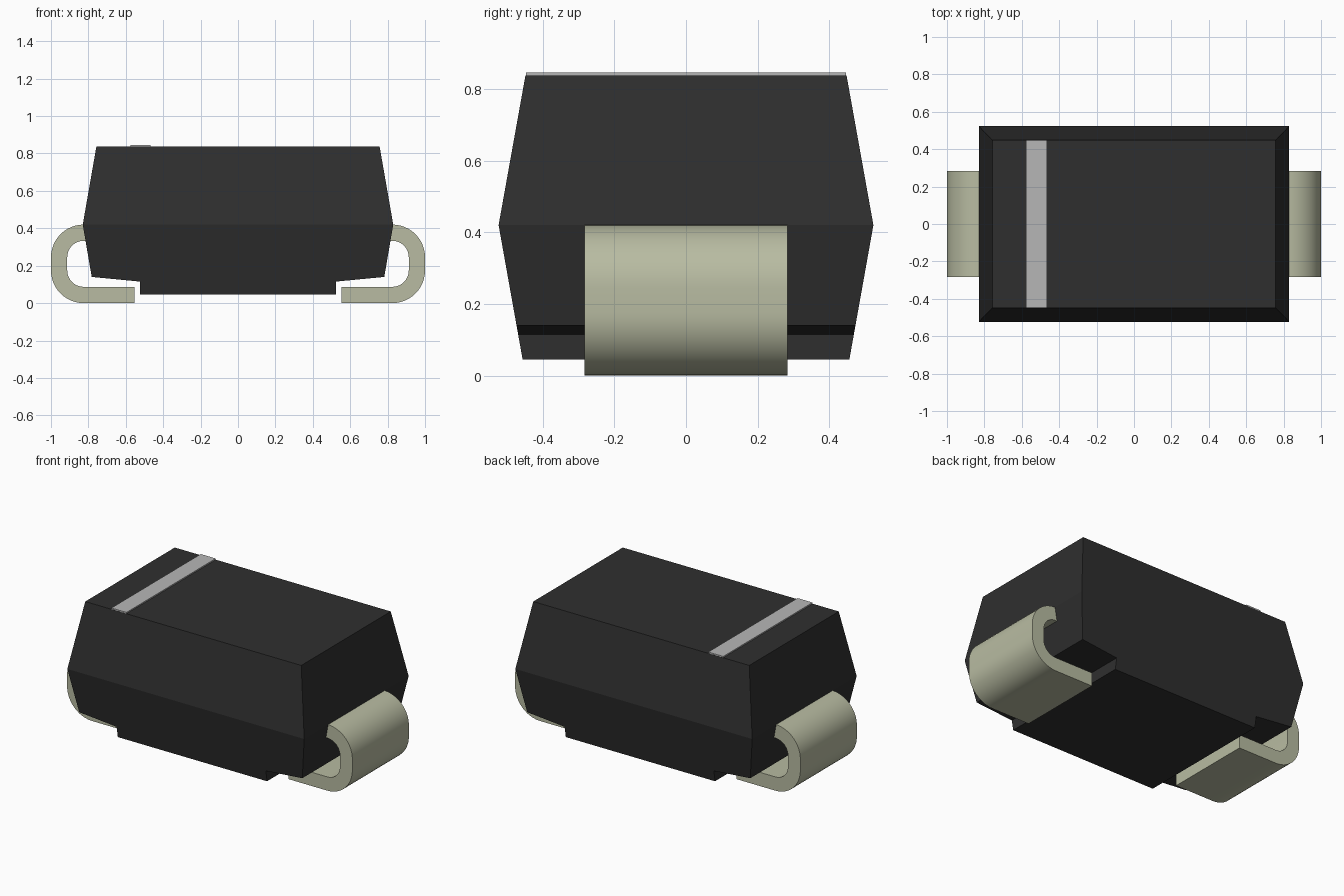
import bpy, bmesh, math

if "Cube" in bpy.data.objects:
    bpy.data.objects.remove(bpy.data.objects["Cube"], do_unlink=True)


def material(name, rgb):
    mat = bpy.data.materials.new(name)
    mat.use_nodes = True
    mat.diffuse_color = (*rgb, 1)
    mat.node_tree.nodes["Principled BSDF"].inputs["Base Color"].default_value = (*rgb, 1)
    return mat


black = material("black plastic", (0.028, 0.028, 0.028))
metal = material("tinned metal", (0.48, 0.50, 0.36))
grey = material("light grey paint", (0.47, 0.47, 0.47))


def finish(name, bm, mat):
    bmesh.ops.recalc_face_normals(bm, faces=bm.faces)
    mesh = bpy.data.meshes.new(name)
    bm.to_mesh(mesh)
    bm.free()
    mesh.materials.append(mat)
    obj = bpy.data.objects.new(name, mesh)
    bpy.context.collection.objects.link(obj)
    return obj


def extrude_profile(name, profile, half_depth, mat, caps=None):
    """Sweep an x-z outline along y; half_depth(z) tapers the two ends."""
    bm = bmesh.new()
    front = [bm.verts.new((x, -half_depth(z), z)) for x, z in profile]
    back = [bm.verts.new((x, half_depth(z), z)) for x, z in profile]
    n = len(profile)
    for i in range(n):
        j = (i + 1) % n
        bm.faces.new((front[i], front[j], back[j], back[i]))
    for cap in caps or [range(n)]:
        bm.faces.new([front[i] for i in cap])
        bm.faces.new([back[i] for i in cap])
    return finish(name, bm, mat)


# Moulded body: widest at the parting line, stepped foot underneath
TOP, MID, FOOT = 0.838, 0.42, 0.045


def body_depth(z):
    if z >= MID:
        return 0.523 + (0.448 - 0.523) * (z - MID) / (TOP - MID)
    return 0.523 + (0.456 - 0.523) * (MID - z) / (MID - FOOT)


right = [(0.757, TOP), (0.83, MID), (0.782, 0.14), (0.523, 0.115), (0.523, FOOT)]
outline = right + [(-x, z) for x, z in reversed(right)]
extrude_profile("body", outline, body_depth, black,
                caps=[(0, 1, 8, 9), range(1, 9)])

# Polarity stripe across the top
extrude_profile("polarity_stripe",
                [(-0.574, TOP - 0.001), (-0.469, TOP - 0.001),
                 (-0.469, TOP + 0.008), (-0.574, TOP + 0.008)],
                lambda z: 0.447, grey)


# Bent leads: C-shaped strip folding under the body
def arc(cx, cz, r, start, end, steps=12):
    return [(cx + r * math.cos(math.radians(start + (end - start) * k / steps)),
             cz + r * math.sin(math.radians(start + (end - start) * k / steps)))
            for k in range(steps + 1)]


R_OUT, R_IN, HEIGHT = 0.175, 0.088, 0.42
CX, LOW, HIGH = 1 - R_OUT, R_OUT, HEIGHT - R_OUT
lead = ([(0.553, 0.0)] + arc(CX, LOW, R_OUT, -90, 0) + arc(CX, HIGH, R_OUT, 0, 90)
        + [(0.79, HEIGHT), (0.79, HEIGHT - R_OUT + R_IN)]
        + arc(CX, HIGH, R_IN, 90, 0) + arc(CX, LOW, R_IN, 0, -90)
        + [(0.553, R_OUT - R_IN)])

for side, sign in (("left", 1), ("right", -1)):
    obj = extrude_profile(side + "_lead", [(sign * x, z) for x, z in lead],
                          lambda z: 0.283, metal)
    bpy.ops.object.select_all(action="DESELECT")
    obj.select_set(True)
    bpy.context.view_layer.objects.active = obj
    bpy.ops.object.shade_smooth_by_angle(angle=math.radians(30))
